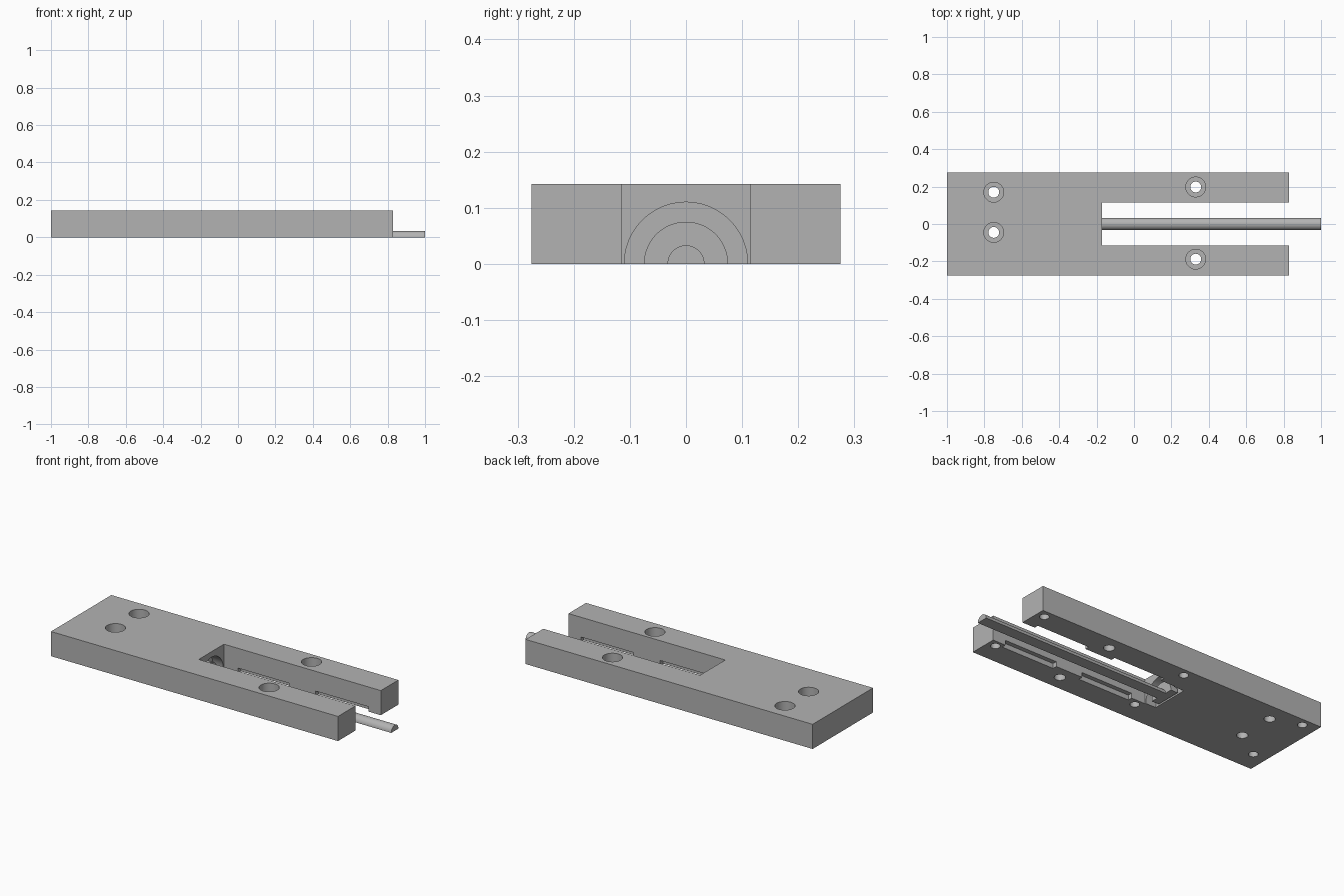
import bpy, bmesh, math
from mathutils import Matrix

cube = bpy.data.objects.get("Cube")
if cube:
    bpy.data.objects.remove(cube, do_unlink=True)

grey = bpy.data.materials.new("light_grey")
grey.use_nodes = True
colour = (0.45, 0.45, 0.45, 1)
grey.diffuse_color = colour
grey.node_tree.nodes["Principled BSDF"].inputs["Base Color"].default_value = colour


def make(name, bm):
    bmesh.ops.recalc_face_normals(bm, faces=bm.faces)
    mesh = bpy.data.meshes.new(name)
    bm.to_mesh(mesh)
    bm.free()
    mesh.materials.append(grey)
    ob = bpy.data.objects.new(name, mesh)
    bpy.context.collection.objects.link(ob)
    return ob


def prism(name, points, direction):
    """Extrude a flat outline along a direction."""
    bm = bmesh.new()
    face = bm.faces.new([bm.verts.new(p) for p in points])
    new = bmesh.ops.extrude_face_region(bm, geom=[face])["geom"]
    bmesh.ops.translate(bm, vec=direction,
                        verts=[v for v in new if isinstance(v, bmesh.types.BMVert)])
    return make(name, bm)


def box(name, x0, x1, y0, y1, z0, z1):
    return prism(name, [(x0, y0, z0), (x1, y0, z0), (x1, y1, z0), (x0, y1, z0)],
                 (0, 0, z1 - z0))


def cylinder(name, radius, centre, depth, turn=0):
    bm = bmesh.new()
    matrix = Matrix.Translation(centre) @ Matrix.Rotation(turn, 4, 'Y')
    bmesh.ops.create_cone(bm, cap_ends=True, segments=48, radius1=radius,
                          radius2=radius, depth=depth, matrix=matrix)
    return make(name, bm)


def activate(ob):
    bpy.ops.object.select_all(action='DESELECT')
    ob.select_set(True)
    bpy.context.view_layer.objects.active = ob


def cut(target, cutter):
    mod = target.modifiers.new("cut", 'BOOLEAN')
    mod.operation = 'DIFFERENCE'
    mod.solver = 'EXACT'
    mod.object = cutter
    activate(target)
    bpy.ops.object.modifier_apply(modifier=mod.name)
    bpy.data.objects.remove(cutter, do_unlink=True)


H, W, SLOT = 0.142, 0.275, 0.115
TIP, SLOT_END = 0.83, -0.17

# Fork-shaped plate
half = [(SLOT_END, SLOT), (TIP, SLOT), (TIP, W), (-1, W)]
outline = half + [(x, -y) for x, y in reversed(half)]
body = prism("fork_plate", [(x, y, 0) for x, y in outline], (0, 0, H))

# Counterbored through holes
for x, y in ((-0.75, 0.17), (-0.75, -0.045), (0.33, 0.198), (0.33, -0.188)):
    cut(body, cylinder("through_hole", 0.029, (x, y, H / 2), 0.4))
    cut(body, cylinder("counterbore", 0.053, (x, y, H), 0.15))

# Blind holes underneath
for x in (-0.915, -0.135, 0.782):
    for y in (0.229, -0.155):
        cut(body, cylinder("blind_hole", 0.025, (x, y, 0), 0.18))

# Shallow recesses along the lower inner edges of the arms
for x0, x1 in ((0.415, 0.75), (-0.08, 0.245)):
    for s in (1, -1):
        y0, y1 = sorted((s * 0.09, s * 0.14))
        cut(body, box("recess", x0, x1, y0, y1, -0.05, 0.028))

# Half-round pocket in the slot's end wall
cut(body, cylinder("pocket", 0.11, (-0.1675, 0, 0), 0.135, math.pi / 2))


def half_round(name, radius, x0, x1):
    n = 32
    arc = [(x0, radius * math.cos(math.pi * i / n), radius * math.sin(math.pi * i / n))
           for i in range(n + 1)]
    return prism(name, arc, (x1 - x0, 0, 0))


# Half-round rod with a flange seated in the pocket
rod = half_round("rod", 0.033, -0.18, 1)
flange = half_round("rod_flange", 0.075, -0.225, -0.18)

for ob in (body, rod, flange):
    activate(ob)
    bpy.ops.object.shade_smooth_by_angle(angle=math.radians(30))
